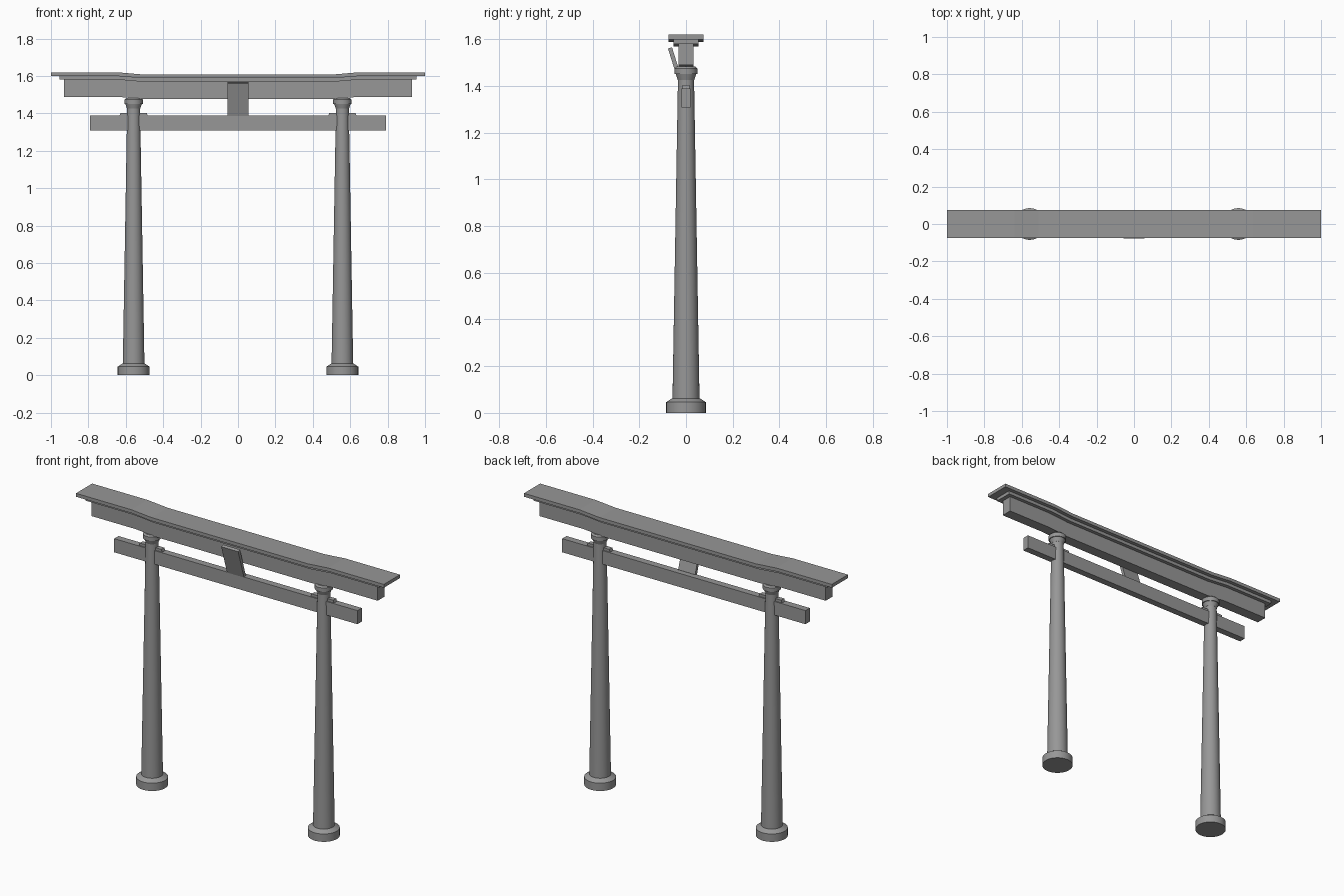
import bpy
import bmesh
import math

if "Cube" in bpy.data.objects:
    bpy.data.objects.remove(bpy.data.objects["Cube"], do_unlink=True)

STONE = (0.31, 0.31, 0.31, 1)
stone = bpy.data.materials.new("grey_stone")
stone.use_nodes = True
stone.diffuse_color = STONE
stone.node_tree.nodes["Principled BSDF"].inputs["Base Color"].default_value = STONE


def finish(name, bm):
    bmesh.ops.recalc_face_normals(bm, faces=bm.faces[:])
    mesh = bpy.data.meshes.new(name)
    bm.to_mesh(mesh)
    bm.free()
    mesh.materials.append(stone)
    obj = bpy.data.objects.new(name, mesh)
    bpy.context.collection.objects.link(obj)
    return obj


def prism(name, outline, axis, low, high):
    """Extrude an outline along y (outline in x, z) or along x (outline in y, z)."""
    bm = bmesh.new()
    place = {"y": lambda a, z, d: (a, d, z), "x": lambda a, z, d: (d, a, z)}[axis]
    ends = [[bm.verts.new(place(a, z, d)) for a, z in outline] for d in (low, high)]
    for ring in ends:
        bm.faces.new(ring)
    n = len(outline)
    for i in range(n):
        j = (i + 1) % n
        bm.faces.new((ends[0][i], ends[0][j], ends[1][j], ends[1][i]))
    return finish(name, bm)


def turned(name, x, profile, sides=32):
    """Spin a radius/height profile into a closed round part."""
    bm = bmesh.new()
    rings = []
    for r, z in profile:
        rings.append([bm.verts.new((x + r * math.cos(math.tau * k / sides),
                                    r * math.sin(math.tau * k / sides), z))
                      for k in range(sides)])
    for a, b in zip(rings, rings[1:]):
        for i in range(sides):
            j = (i + 1) % sides
            bm.faces.new((a[i], a[j], b[j], b[i]))
    bm.faces.new(rings[0])
    bm.faces.new(rings[-1])
    obj = finish(name, bm)
    bpy.ops.object.select_all(action="DESELECT")
    obj.select_set(True)
    bpy.context.view_layer.objects.active = obj
    bpy.ops.object.shade_smooth_by_angle(angle=math.radians(25))


def stepped_beam(name, half_length, half_depth, bottom, top):
    """Beam whose middle span sits slightly lower than its ends."""
    drop = 0.011
    stations = [(-half_length, 0), (-0.64, 0), (-0.51, drop),
                (0.51, drop), (0.64, 0), (half_length, 0)]
    outline = [(x, bottom - d) for x, d in stations]
    outline += [(x, top - d) for x, d in reversed(stations)]
    prism(name, outline, "y", -half_depth, half_depth)


# Stacked lintel
stepped_beam("roof_board", 1.0, 0.075, 1.599, 1.619)
stepped_beam("upper_lintel", 0.955, 0.053, 1.58, 1.599)
stepped_beam("main_lintel", 0.93, 0.032, 1.488, 1.58)

# Tie beam through both columns
prism("tie_beam", [(-0.79, 1.308), (0.79, 1.308), (0.79, 1.388), (-0.79, 1.388)],
      "y", -0.02, 0.02)

# Columns with footing, capital and wedges
for side, x in (("left", 0.558), ("right", -0.558)):
    turned(side + "_footing", x, [(0.085, 0), (0.085, 0.046), (0.06, 0.062)])
    turned(side + "_column", x, [(0.058, 0.05), (0.034, 1.455)])
    turned(side + "_capital", x, [(0.035, 1.425), (0.044, 1.45), (0.049, 1.45),
                                  (0.049, 1.474), (0.04, 1.482)])
    prism(side + "_wedge", [(x - 0.075, 1.388), (x + 0.075, 1.388),
                            (x + 0.07, 1.403), (x - 0.07, 1.403)], "y", -0.014, 0.014)

# Tilted blank plaque leaning forward from the tie beam
prism("plaque", [(-0.023, 1.387), (-0.077, 1.559), (-0.06, 1.565), (-0.006, 1.392)],
      "x", -0.055, 0.055)
